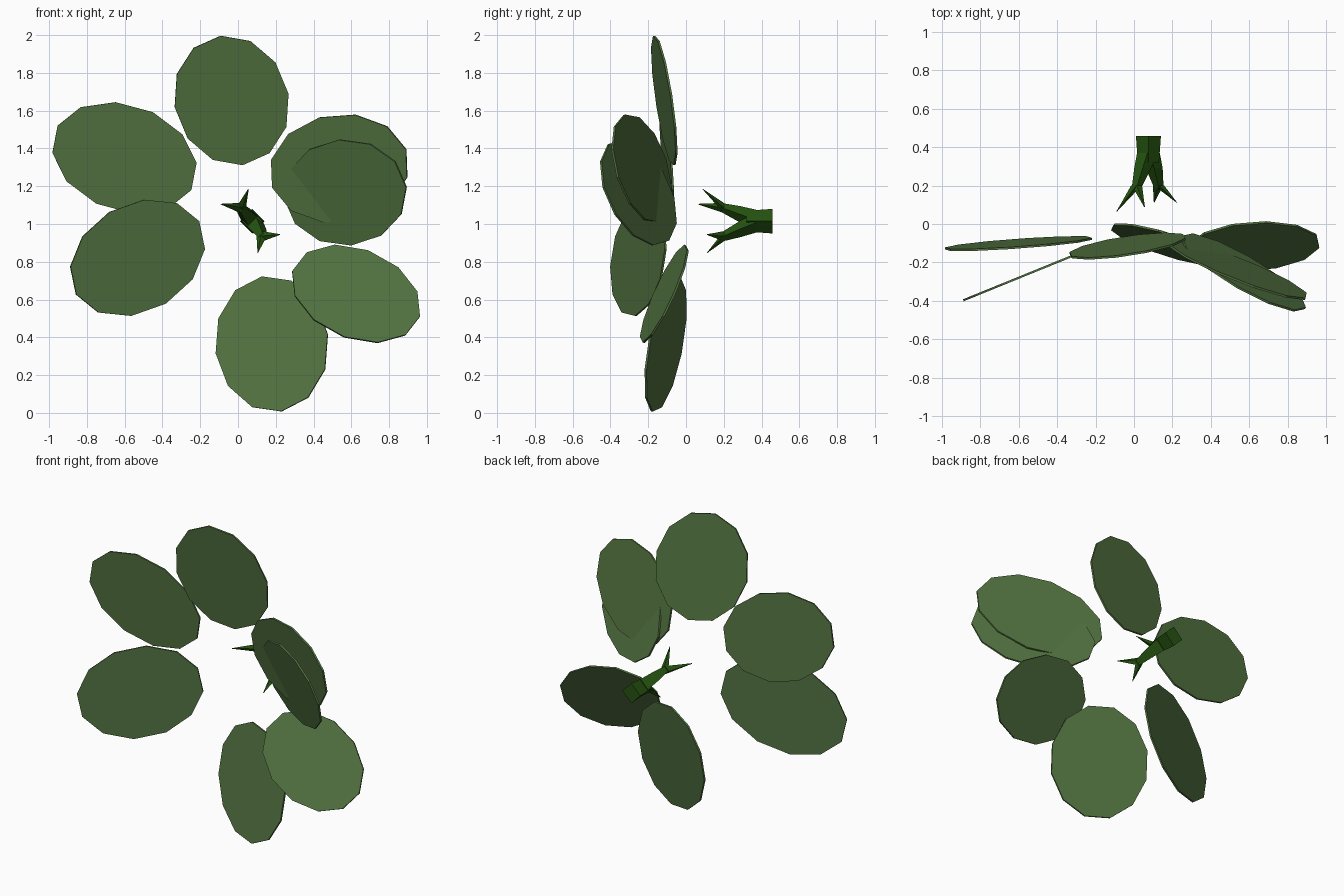
import bpy, bmesh, math
from mathutils import Vector

if "Cube" in bpy.data.objects:
    bpy.data.objects.remove(bpy.data.objects["Cube"])


def material(name, rgb):
    m = bpy.data.materials.new(name)
    m.diffuse_color = (*rgb, 1)
    m.use_nodes = True
    m.node_tree.nodes["Principled BSDF"].inputs["Base Color"].default_value = m.diffuse_color
    return m


LEAF = material("leaf green", (0.085, 0.17, 0.052))
STEM = material("dark stem green", (0.018, 0.085, 0.005))


def finish(name, bm, mat, smooth=False):
    bmesh.ops.recalc_face_normals(bm, faces=bm.faces[:])
    me = bpy.data.meshes.new(name)
    bm.to_mesh(me)
    bm.free()
    me.materials.append(mat)
    for p in me.polygons:
        p.use_smooth = smooth
    ob = bpy.data.objects.new(name, me)
    bpy.context.collection.objects.link(ob)
    return ob


# Leaf: thin twelve-sided oval. u, v are half axes in front view (x, z);
# tilt gives the slope of depth y along x and z.
def leaf(name, centre, u, v, tilt, thick=0.011):
    def lift(p):
        return Vector((p[0], p[0] * tilt[0] + p[1] * tilt[1], p[1]))
    c, u, v = Vector(centre), lift(u), lift(v)
    n = u.cross(v).normalized() * thick / 2
    bm = bmesh.new()
    rings = []
    for s in (-1, 1):
        rings.append([bm.verts.new(c + n * s + u * math.cos(a) + v * math.sin(a))
                      for a in (i * math.tau / 12 for i in range(12))])
    bm.faces.new(rings[0])
    bm.faces.new(rings[1])
    for i in range(12):
        j = (i + 1) % 12
        bm.faces.new((rings[0][i], rings[0][j], rings[1][j], rings[1][i]))
    finish(name, bm, LEAF)


leaf("leaf_top", (-0.034, -0.115, 1.654), (-0.058, 0.342), (0.301, 0.036), (0.135, -0.137))
leaf("leaf_upper_left", (-0.601, -0.102, 1.35), (-0.354, 0.170), (0.150, 0.242), (0.06, -0.07))
leaf("leaf_lower_left", (-0.532, -0.252, 0.821), (-0.325, -0.194), (-0.148, 0.243), (0.407, 0.0))
leaf("leaf_upper_right", (0.536, -0.235, 1.294), (0.354, 0.101), (-0.106, 0.270), (-0.379, -0.207))
leaf("leaf_middle_right", (0.568, -0.252, 1.167), (0.264, 0.164), (-0.190, 0.228), (-0.545, -0.335))
leaf("leaf_lower_right", (0.625, -0.115, 0.63), (0.338, -0.12), (0.063, 0.229), (0.163, 0.5))
leaf("leaf_bottom", (0.179, -0.108, 0.365), (0.051, -0.357), (-0.296, -0.051), (-0.298, 0.163))


# Tapered four-sided limb following a path of (x, y, z, radius) points
def limb(name, pts):
    bm = bmesh.new()
    rings = []
    for x, y, z, r in pts:
        rings.append([bm.verts.new((x + r * math.cos(a), y, z + r * math.sin(a)))
                      for a in (i * math.pi / 2 for i in range(4))])
    bm.faces.new(rings[0])
    bm.faces.new(rings[-1])
    for a, b in zip(rings, rings[1:]):
        for i in range(4):
            j = (i + 1) % 4
            bm.faces.new((a[i], a[j], b[j], b[i]))
    finish(name, bm, STEM, False)


# Stem and its two forks
limb("stem", [(0.075, 0.457, 1.015, 0.065), (0.075, 0.32, 1.015, 0.055)])
limb("upper_branch", [(0.07, 0.37, 1.022, 0.054), (0.045, 0.29, 1.05, 0.044),
                      (0.012, 0.185, 1.088, 0.024)])
limb("lower_branch", [(0.08, 0.37, 1.008, 0.054), (0.105, 0.29, 0.975, 0.044),
                      (0.13, 0.185, 0.93, 0.024)])

# Pointed twigs, two on each fork
for k, (root, tip) in enumerate([
        ((0.012, 0.20, 1.085), (-0.09, 0.065, 1.105)),
        ((0.015, 0.20, 1.085), (0.055, 0.088, 1.185)),
        ((0.13, 0.20, 0.935), (0.222, 0.112, 0.944)),
        ((0.125, 0.20, 0.935), (0.105, 0.112, 0.848))]):
    a, b = Vector(root), Vector(tip)
    limb(f"twig_{k + 1}", [(*a, 0.027), (*a.lerp(b, 0.55), 0.013), (*b, 0.002)])
